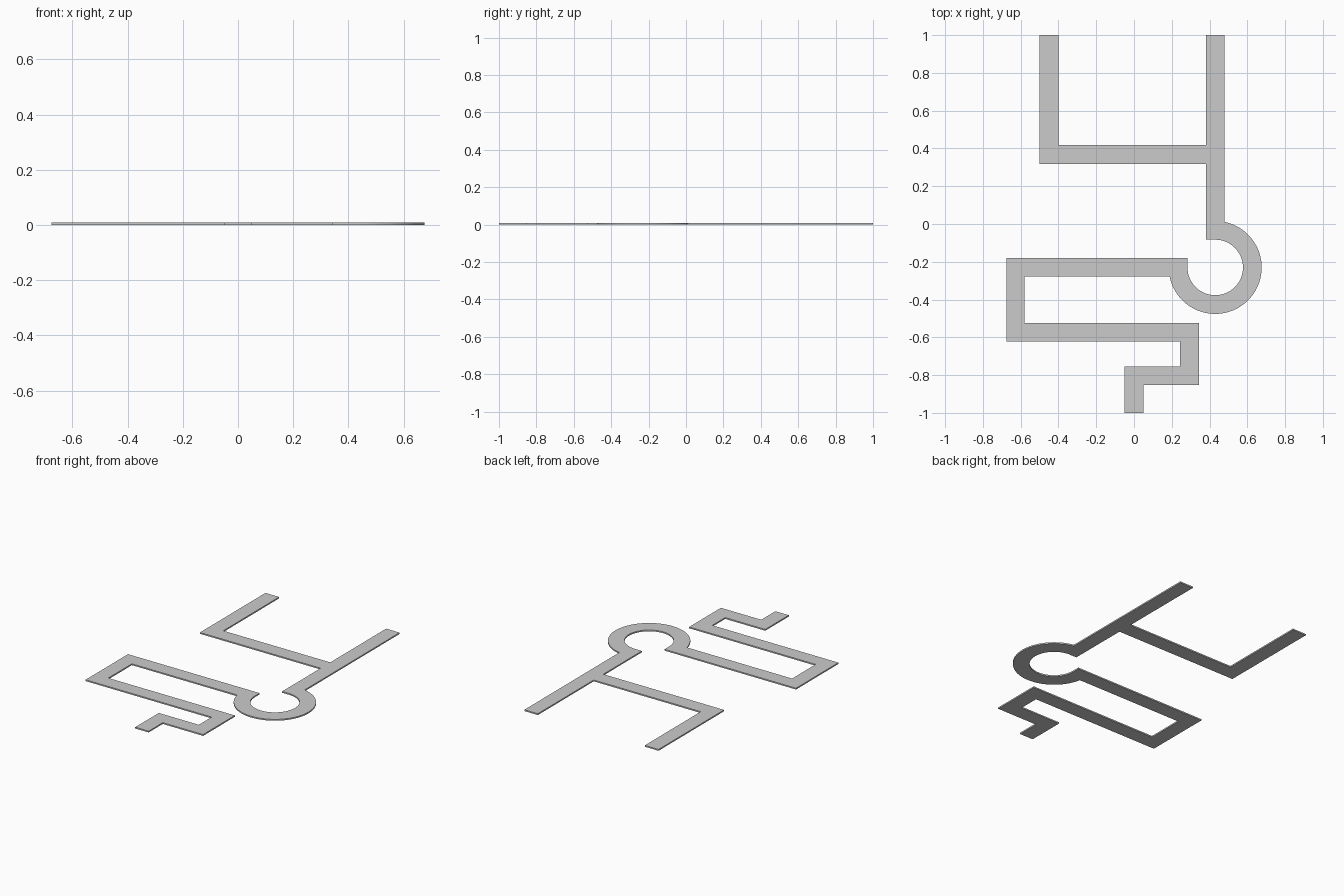
import bpy, bmesh, math

if "Cube" in bpy.data.objects:
    bpy.data.objects.remove(bpy.data.objects["Cube"])

THICK = 0.009
CX, CY = 0.43, -0.23          # ring centre
R_IN, R_OUT = 0.147, 0.246    # ring radii


def arc(radius, start, end, steps):
    """Points on the ring from start to end angle (radians)."""
    angles = [start + (end - start) * i / steps for i in range(steps + 1)]
    return [(CX + radius * math.cos(a), CY + radius * math.sin(a)) for a in angles]


def plate(name, outline, thick):
    """Flat plate standing on z = 0, extruded from a closed outline."""
    bm = bmesh.new()
    face = bm.faces.new([bm.verts.new((x, y, 0)) for x, y in outline])
    top = bmesh.ops.extrude_face_region(bm, geom=[face])["geom"]
    verts = [g for g in top if isinstance(g, bmesh.types.BMVert)]
    bmesh.ops.translate(bm, verts=verts, vec=(0, 0, thick))
    bmesh.ops.recalc_face_normals(bm, faces=bm.faces)
    bmesh.ops.triangulate(bm, faces=[f for f in bm.faces if len(f.verts) > 4])
    mesh = bpy.data.meshes.new(name)
    bm.to_mesh(mesh)
    bm.free()
    obj = bpy.data.objects.new(name, mesh)
    bpy.context.collection.objects.link(obj)
    return obj


# Fork: left prong, crossbar and the inside of the long right prong
fork_outer = [(-0.5, 1), (-0.5, 0.318), (0.38, 0.318), (0.38, CY + R_IN)]
fork_inner = [(0.478, 1), (0.38, 1), (0.38, 0.418), (-0.4, 0.418), (-0.4, 1)]

# Open ring: inner edge runs clockwise, outer edge back counter-clockwise
ring_inner = arc(R_IN, math.pi / 2, -math.pi, 48)
ring_outer = arc(R_OUT, math.pi + math.asin((0.278 + CY) / R_OUT),
                 2 * math.pi + math.acos((0.478 - CX) / R_OUT), 56)

# Winding tail down to the foot and back
tail = [(CX - R_IN, -0.18), (-0.676, -0.18), (-0.676, -0.621), (0.243, -0.621),
        (0.243, -0.755), (-0.049, -0.755), (-0.049, -1), (0.049, -1),
        (0.049, -0.853), (0.343, -0.853), (0.343, -0.523), (-0.579, -0.523),
        (-0.579, -0.278)]

plate("winding_track_plate",
      fork_outer + ring_inner + tail + ring_outer + fork_inner, THICK)
